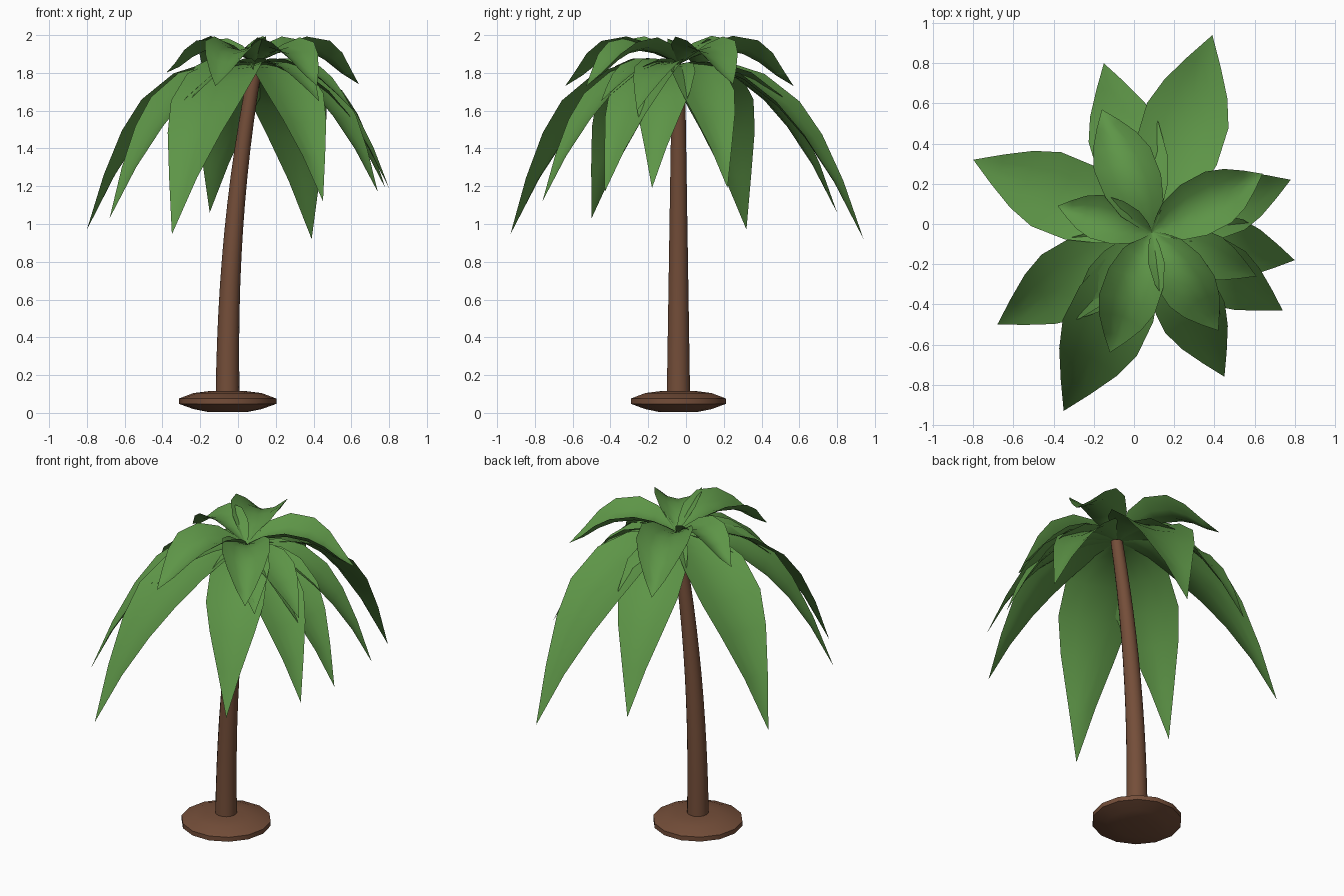
import bpy, bmesh, math
from mathutils import Vector

if "Cube" in bpy.data.objects:
    bpy.data.objects.remove(bpy.data.objects["Cube"])


def make_material(name, rgb):
    mat = bpy.data.materials.new(name)
    mat.use_nodes = True
    colour = (*rgb, 1)
    mat.diffuse_color = colour
    mat.node_tree.nodes["Principled BSDF"].inputs["Base Color"].default_value = colour
    return mat


leaf_green = make_material("leaf green", (0.11, 0.3, 0.063))
bark_brown = make_material("bark brown", (0.175, 0.076, 0.041))


def add_object(name, bm, material, angle):
    mesh = bpy.data.meshes.new(name)
    bm.to_mesh(mesh)
    bm.free()
    mesh.materials.append(material)
    obj = bpy.data.objects.new(name, mesh)
    bpy.context.collection.objects.link(obj)
    bpy.ops.object.select_all(action='DESELECT')
    obj.select_set(True)
    bpy.context.view_layer.objects.active = obj
    bpy.ops.object.shade_smooth_by_angle(angle=math.radians(angle))
    return obj


def tube(name, rings, sides, angle):
    """Closed round solid through (x, z, radius) rings."""
    bm = bmesh.new()
    loops = []
    for x, z, r in rings:
        loops.append([bm.verts.new((x + r * math.cos(math.tau * i / sides),
                                    TRUNK_Y + r * math.sin(math.tau * i / sides), z))
                      for i in range(sides)])
    for a, b in zip(loops, loops[1:]):
        for i in range(sides):
            j = (i + 1) % sides
            bm.faces.new((a[i], a[j], b[j], b[i]))
    bm.faces.new(loops[0][::-1])
    bm.faces.new(loops[-1])
    return add_object(name, bm, bark_brown, angle)


# Lens-shaped root disc
TRUNK_Y = -0.04
BASE_X = -0.055
tube("root_disc", [(BASE_X, 0.006, 0.11), (BASE_X, 0.02, 0.18), (BASE_X, 0.048, 0.258),
                   (BASE_X, 0.076, 0.258), (BASE_X, 0.105, 0.18), (BASE_X, 0.115, 0.1)], 14, 40)

# Trunk that leans more and thins towards the crown
STEPS = 12
tube("trunk", [(BASE_X + 0.15 * (i / STEPS) ** 2.2, 0.1 + 1.74 * i / STEPS,
                0.063 - 0.028 * i / STEPS) for i in range(STEPS + 1)], 14, 40)

# Half-width of a frond along its length, as a share of the widest point
OUTLINE = [(0, 0.04), (0.1, 0.4), (0.22, 0.75), (0.38, 0.99), (0.56, 1),
           (0.7, 0.77), (0.85, 0.4), (1, 0)]
CROWN = Vector((0.09, -0.04, 1.845))


def frond(name, tip, rise, cup, width):
    """Cupped leaf from the crown to its tip, arching by rise and then drooping."""
    reach = Vector(tip) - CROWN
    flat = Vector((reach.x, reach.y, 0))
    length = flat.length
    out = flat.normalized()
    side = Vector((-out.y, out.x, 0))

    def spine(t):
        arch = rise * math.sin(math.pi * min(t * 1.1, 1))
        return CROWN + flat * t + Vector((0, 0, reach.z * t ** 2.4 + arch))

    bm = bmesh.new()
    rows = []
    for t, w in OUTLINE[:-1]:
        along = (spine(t + 0.02) - spine(t - 0.02 if t else 0)).normalized()
        normal = along.cross(side)
        half = w * width * length
        rows.append([bm.verts.new(spine(t) + side * half * u + normal * half * cup * u * u)
                     for u in (-1, -0.5, 0, 0.5, 1)])
    for a, b in zip(rows, rows[1:]):
        for i in range(4):
            bm.faces.new((a[i], b[i], b[i + 1], a[i + 1]))
    end = bm.verts.new(tip)
    for i in range(4):
        bm.faces.new((rows[-1][i], end, rows[-1][i + 1]))
    bm.normal_update()
    if sum(f.normal.z for f in bm.faces) < 0:
        bmesh.ops.reverse_faces(bm, faces=bm.faces)
    return add_object(name, bm, leaf_green, 60)


# Long drooping fronds
for i, tip in enumerate([(0.39, 0.94, 0.92), (-0.15, 0.80, 1.06), (-0.80, 0.32, 0.97),
                         (-0.68, -0.50, 1.03), (-0.35, -0.93, 0.945), (0.45, -0.76, 1.12),
                         (0.74, -0.43, 1.17), (0.80, -0.18, 1.19), (0.78, 0.22, 1.19)]):
    frond(f"long_frond_{i + 1}", tip, 0.0, 0.22, 0.207)

# Short fronds between the layers
for i, tip in enumerate([(-0.30, -0.48, 1.61), (0.61, -0.26, 1.60), (0.43, -0.45, 1.65)]):
    frond(f"middle_frond_{i + 1}", tip, 0.025, 0.25, 0.2)

# Raised top fronds that arch upwards first
for i, tip in enumerate([(-0.16, 0.57, 1.73), (0.64, 0.25, 1.74), (-0.38, 0.09, 1.80),
                         (-0.12, -0.64, 1.73), (0.42, -0.53, 1.73)]):
    frond(f"top_frond_{i + 1}", tip, 0.09, 0.5, 0.23)
